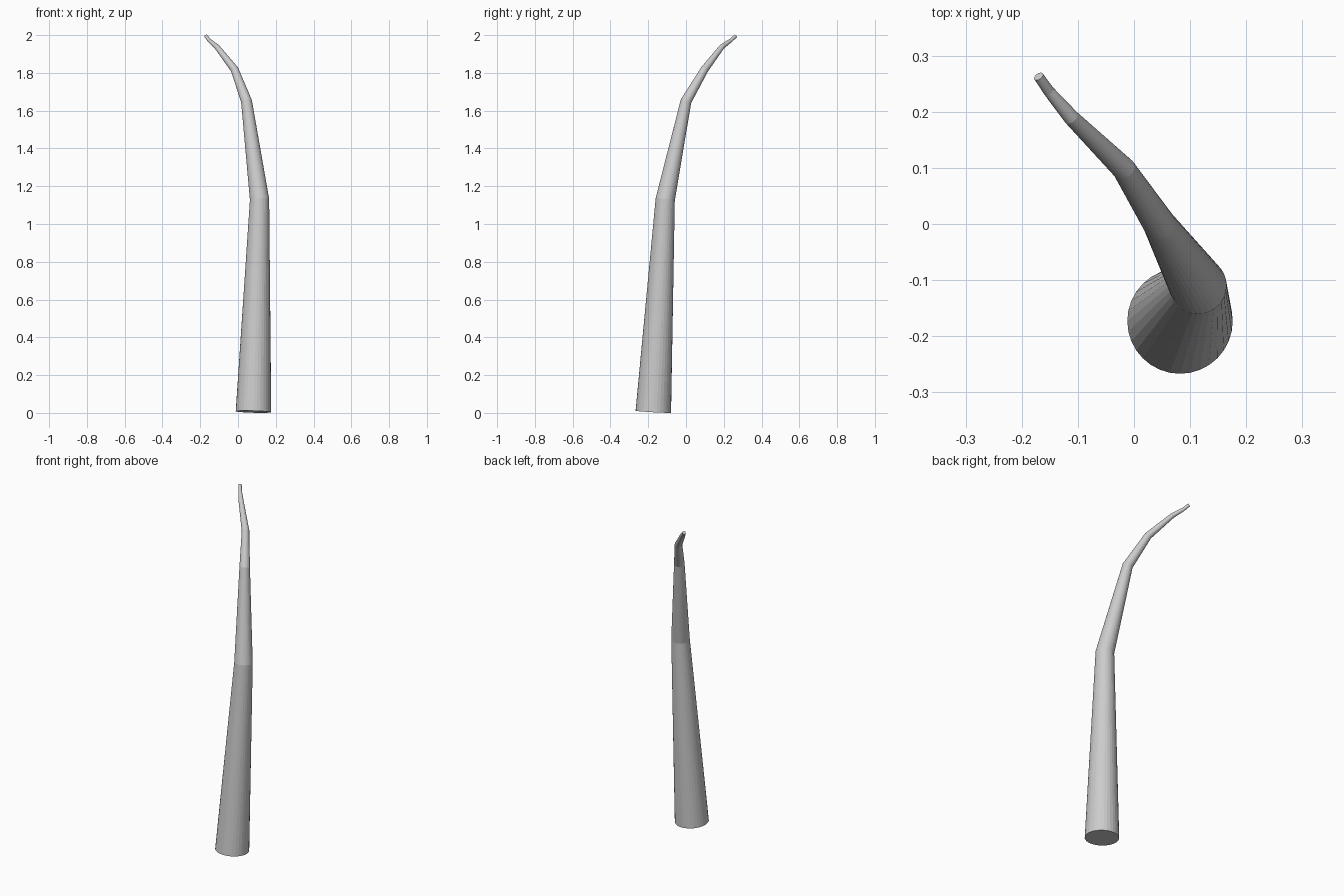
import bpy, bmesh, math
from mathutils import Vector

if "Cube" in bpy.data.objects:
    bpy.data.objects.remove(bpy.data.objects["Cube"])

SIDES = 32
# centre line of the horn, with the radius at each joint: x, y, z, r
PATH = [
    (0.082, -0.173, 0.006, 0.094),
    (0.114, -0.110, 1.130, 0.051),
    (0.045, 0.000, 1.650, 0.029),
    (-0.018, 0.098, 1.818, 0.021),
    (-0.112, 0.190, 1.938, 0.014),
    (-0.152, 0.237, 1.972, 0.010),
    (-0.170, 0.263, 1.995, 0.009),
]


def tapered_tube(name, path, sides):
    """Sweep a circle along the path, mitred at each joint, with closed ends."""
    pts = [Vector(p[:3]) for p in path]
    dirs = [(b - a).normalized() for a, b in zip(pts, pts[1:])]
    bm = bmesh.new()
    rings = []
    for i, (c, p) in enumerate(zip(pts, path)):
        n = (dirs[max(i - 1, 0)] + dirs[min(i, len(dirs) - 1)]).normalized()
        turn = Vector((0, 0, 1)).rotation_difference(n)
        ring = []
        for k in range(sides):
            a = 2 * math.pi * k / sides
            ring.append(bm.verts.new(c + turn @ Vector((p[3] * math.cos(a), p[3] * math.sin(a), 0))))
        rings.append(ring)
    for lo, hi in zip(rings, rings[1:]):
        for k in range(sides):
            j = (k + 1) % sides
            bm.faces.new((lo[k], lo[j], hi[j], hi[k]))
    # end caps
    bm.faces.new(rings[0][::-1])
    bm.faces.new(rings[-1])
    mesh = bpy.data.meshes.new(name)
    bm.to_mesh(mesh)
    bm.free()
    obj = bpy.data.objects.new(name, mesh)
    bpy.context.collection.objects.link(obj)
    return obj


# curved horn
tapered_tube("curved_horn", PATH, SIDES)
